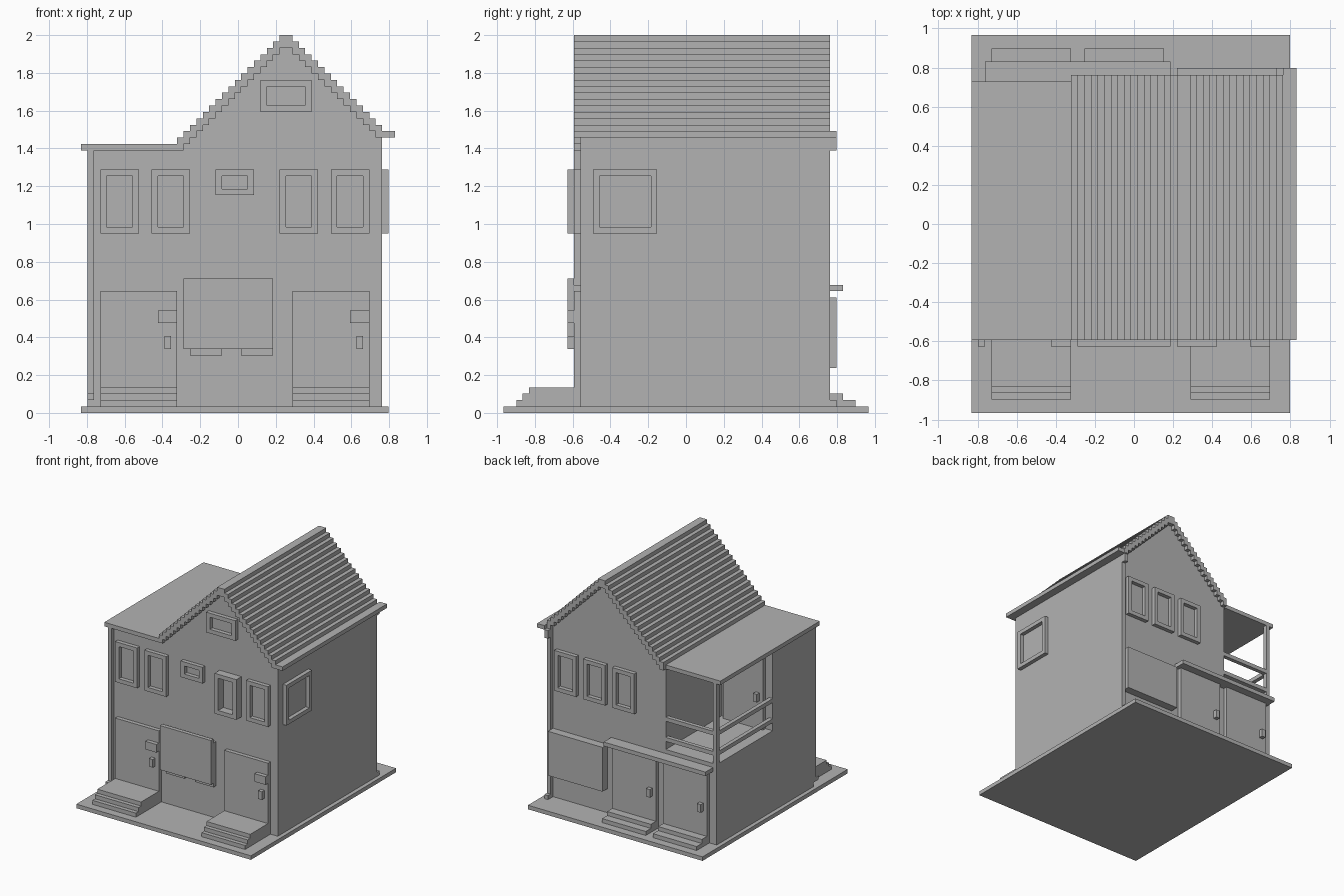
import bpy
import bmesh
from mathutils import Vector

default_cube = bpy.data.objects.get("Cube")
if default_cube:
    bpy.data.objects.remove(default_cube, do_unlink=True)

# Everything is laid out on a block grid, counted from the front left ground corner
UNIT = 2 / 59
ORIGIN = Vector((24.5, 28.5, 0))

grey = bpy.data.materials.new("plain grey")
grey.use_nodes = True
grey.diffuse_color = (0.45, 0.45, 0.45, 1)
grey.node_tree.nodes["Principled BSDF"].inputs["Base Color"].default_value = grey.diffuse_color


def prism(name, profile, front, back):
    """Extrude an (x, z) outline along y, from front to back."""
    bm = bmesh.new()
    corners = [bm.verts.new((Vector((x, front, z)) - ORIGIN) * UNIT) for x, z in profile]
    face = bm.faces.new(corners)
    extruded = bmesh.ops.extrude_face_region(bm, geom=[face])["geom"]
    moved = [item for item in extruded if isinstance(item, bmesh.types.BMVert)]
    bmesh.ops.translate(bm, verts=moved, vec=(0, (back - front) * UNIT, 0))
    bmesh.ops.recalc_face_normals(bm, faces=bm.faces)
    mesh = bpy.data.meshes.new(name)
    bm.to_mesh(mesh)
    bm.free()
    mesh.materials.append(grey)
    part = bpy.data.objects.new(name, mesh)
    bpy.context.collection.objects.link(part)
    return part


def block(name, x, y, z):
    """Box between pairs of grid values."""
    left, right = x
    bottom, top = z
    outline = [(left, bottom), (right, bottom), (right, top), (left, top)]
    return prism(name, outline, *y)


def window_frame(name, x, y, z):
    """Four bars, one block wide, around a pane."""
    left, right = x
    bottom, top = z
    block(name + "_sill", x, y, (bottom, bottom + 1))
    block(name + "_head", x, y, (top - 1, top))
    for side, start in (("left", left), ("right", right - 1)):
        block(name + "_jamb_" + side, (start, start + 1), y, (bottom + 1, top - 1))


# Ground slab
block("ground_slab", (0, 48), (0, 57), (0, 1))

# House walls
FRONT, BACK = 12, 50
gable_outline = [(15, 1), (47, 1), (47, 43.5), (32.5, 58), (31.5, 58), (15, 41.5)]
prism("gabled_house_body", gable_outline, FRONT, BACK)
block("side_wing_lower", (1, 15), (FRONT, BACK), (1, 21))
block("side_wing_upper", (1, 15), (FRONT, 28), (21, 41))

# Stepped gable roof: climb, ridge, descend, then return along the underside
RIDGE_LEFT, RIDGE_RIGHT, RIDGE_TOP = 31, 33, 59
upper = []
for i in range(16, 0, -1):
    upper += [(RIDGE_LEFT - i, RIDGE_TOP - i), (RIDGE_LEFT - i + 1, RIDGE_TOP - i)]
upper += [(RIDGE_LEFT, RIDGE_TOP), (RIDGE_RIGHT, RIDGE_TOP)]
for i in range(1, 15):
    upper += [(RIDGE_RIGHT + i - 1, RIDGE_TOP - i), (RIDGE_RIGHT + i, RIDGE_TOP - i)]
lower = [(x, z - 2) for x, z in reversed(upper)]
prism("stepped_gable_roof", upper + lower, FRONT - 1, BACK + 1)
block("right_eave", (47, 49), (FRONT - 1, BACK + 2), (43, 44))
block("flat_roof", (0, 15), (FRONT - 1, BACK), (41, 42))

# Front windows
for left in (3, 11, 39):
    window_frame("front_window", (left, left + 6), (11, FRONT), (28, 38))
window_frame("front_bay_window", (31, 37), (10, FRONT), (28, 38))
window_frame("front_small_window", (21, 27), (11, FRONT), (34, 38))
window_frame("attic_window", (28, 36), (11, FRONT), (47, 52))

# Back windows
for left in (23, 31, 39):
    window_frame("back_window", (left, left + 6), (BACK, BACK + 1), (28, 38))

# Side window
block("side_window_sill", (47, 48), (14, 24), (28, 29))
block("side_window_head", (47, 48), (14, 24), (37, 38))
for start in (14, 23):
    block("side_window_jamb", (47, 48), (start, start + 1), (29, 37))

# Front doors with letter box, handle and three steps
for left, box_left in ((3, 12), (33, 42)):
    width = (left, left + 12)
    block("front_door", width, (11, FRONT), (1, 19))
    block("front_letter_box", (box_left, box_left + 3), (10, 11), (14, 16))
    block("front_door_handle", (box_left + 1, box_left + 2), (10, 11), (10, 12))
    for step in range(1, 4):
        block("front_step", width, (step + 1, 11), (step, step + 1))

# Front display board with brackets behind it
block("front_board", (16, 30), (10, 11), (10, 21))
for left in (17, 25):
    block("front_board_bracket", (left, left + 5), (11, FRONT), (9, 20))

# Back doors with handles and steps, under a canopy
for left in (3, 17):
    width = (left, left + 12)
    block("back_door", width, (BACK, BACK + 1), (1, 19))
    block("back_door_handle", (left + 1, left + 2), (BACK + 1, BACK + 2), (9, 11))
    block("back_step_low", width, (BACK + 1, 55), (1, 2))
    block("back_step_high", width, (BACK + 1, 53), (2, 3))
block("back_canopy", (2, 30), (BACK, 53), (19, 20))
block("back_board", (31, 46), (BACK, BACK + 2), (7, 18))

# Balcony post, rails and door
block("balcony_post", (1, 2), (49, BACK), (21, 41))
for height in (23, 28):
    block("balcony_back_rail", (2, 15), (49, BACK), (height, height + 1))
    block("balcony_side_rail", (1, 2), (28, 49), (height, height + 1))
block("balcony_door", (3, 14), (28, 29), (21, 39))
block("balcony_door_handle", (4, 5), (29, 30), (28, 30))

# Drain pipes
block("front_drain_pipe", (1, 2), (11, FRONT), (2, 41))
block("front_drain_spout", (1, 2), (10, 11), (2, 3))
block("back_drain_pipe", (46, 47), (BACK, BACK + 1), (1, 43))
block("back_drain_spout", (46, 47), (BACK + 1, BACK + 2), (1, 2))
block("back_drain_inlet", (46, 47), (BACK + 1, BACK + 2), (41, 43))
